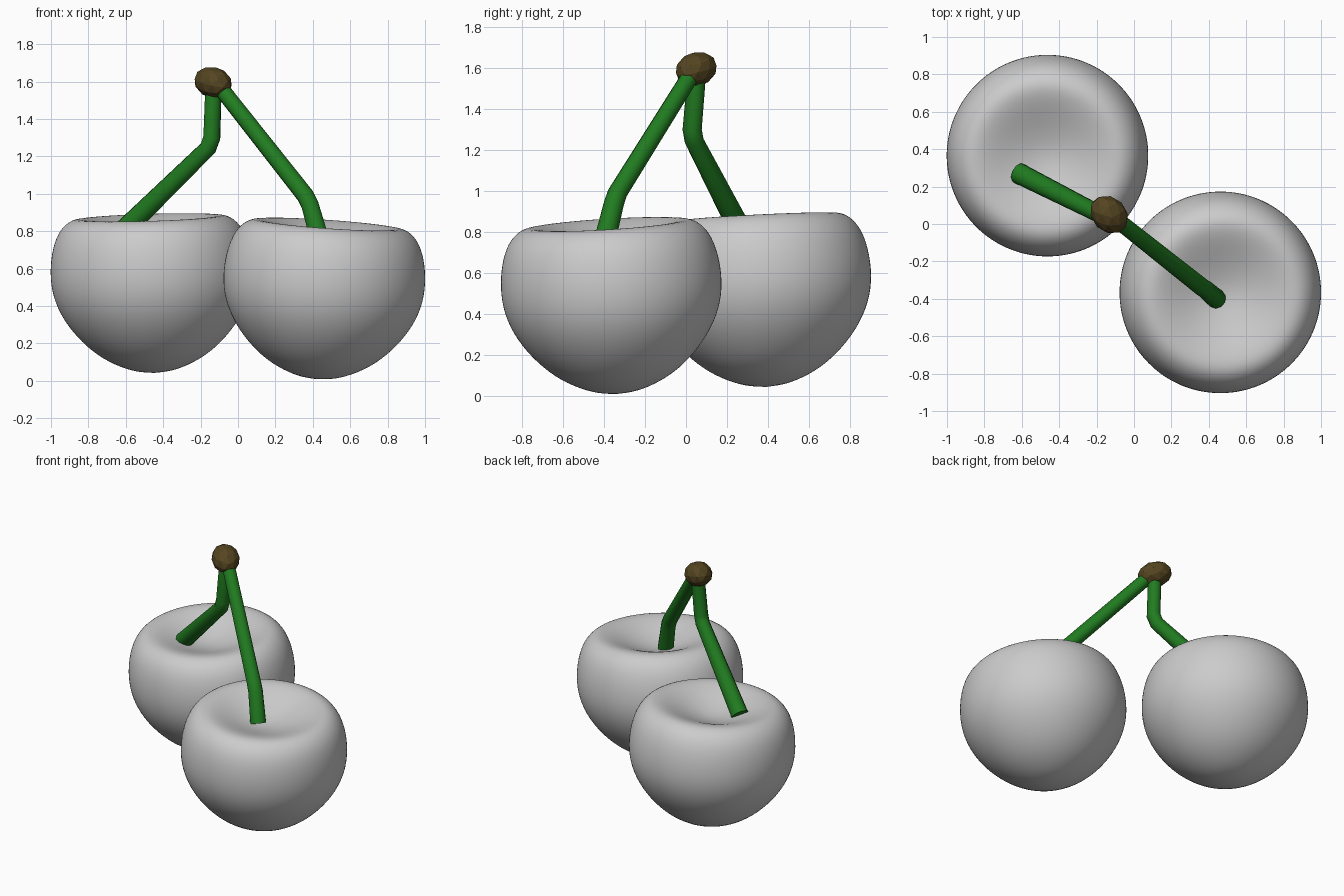
import bpy, bmesh, math
from mathutils import Vector, Matrix

if "Cube" in bpy.data.objects:
    bpy.data.objects.remove(bpy.data.objects["Cube"])


def material(name, rgb):
    m = bpy.data.materials.new(name)
    m.diffuse_color = (*rgb, 1)
    m.use_nodes = True
    m.node_tree.nodes["Principled BSDF"].inputs["Base Color"].default_value = m.diffuse_color
    return m


def add_object(name, data):
    ob = bpy.data.objects.new(name, data)
    bpy.context.collection.objects.link(ob)
    return ob


green = material("stem_green", (0.015, 0.2, 0.015))
brown = material("knob_brown", (0.09, 0.06, 0.015))

# Half outline of a fruit: radius, height (dimple at the top)
PROFILE = [(0, 0), (0.12, 0.014), (0.25, 0.068), (0.36, 0.15), (0.46, 0.265),
           (0.525, 0.39), (0.548, 0.52), (0.535, 0.66), (0.497, 0.768),
           (0.435, 0.828), (0.37, 0.84), (0.28, 0.812), (0.18, 0.77),
           (0.08, 0.74), (0, 0.732)]
PIVOT = 0.45


def fruit(name, location, axis):
    bm = bmesh.new()
    verts = [bm.verts.new((r, 0, z - PIVOT)) for r, z in PROFILE]
    edges = [bm.edges.new(p) for p in zip(verts, verts[1:])]
    bmesh.ops.spin(bm, geom=verts + edges, cent=(0, 0, 0), axis=(0, 0, 1),
                   angle=math.tau, steps=32)
    bmesh.ops.remove_doubles(bm, verts=bm.verts[:], dist=1e-4)
    bmesh.ops.recalc_face_normals(bm, faces=bm.faces[:])
    for f in bm.faces:
        f.smooth = True
    me = bpy.data.meshes.new(name)
    bm.to_mesh(me)
    bm.free()
    ob = add_object(name, me)
    sub = ob.modifiers.new("smooth", 'SUBSURF')
    sub.levels = sub.render_levels = 2
    tilt = Vector((0, 0, 1)).rotation_difference(Vector(axis)).to_matrix().to_4x4()
    ob.matrix_world = Matrix.Translation(location) @ tilt


# Two fruits, each leaning slightly
fruit("back_fruit", (-0.46, 0.37, PIVOT + 0.04), (-0.03, -0.05, 1))
fruit("front_fruit", (0.455, -0.36, PIVOT + 0.005), (0.07, -0.06, 1))


def stem(name, points):
    cu = bpy.data.curves.new(name, 'CURVE')
    cu.dimensions = '3D'
    cu.bevel_depth = 1.0
    cu.bevel_resolution = 3
    cu.use_fill_caps = True
    sp = cu.splines.new('POLY')
    sp.points.add(len(points) - 1)
    for p, (x, y, z, r) in zip(sp.points, points):
        p.co = (x, y, z, 1)
        p.radius = r
    sp.use_smooth = True
    cu.materials.append(green)
    ob = add_object(name, cu)
    bpy.ops.object.select_all(action='DESELECT')
    ob.select_set(True)
    bpy.context.view_layer.objects.active = ob
    bpy.ops.object.convert(target='MESH')
    bpy.ops.object.shade_smooth_by_angle(angle=math.radians(40))


# Bent stems meeting at the knob
stem("back_stem", [(-0.13, 0.055, 1.6, 0.045), (-0.14, 0.03, 1.3, 0.047),
                   (-0.16, 0.04, 1.245, 0.047), (-0.615, 0.27, 0.80, 0.058)])
stem("front_stem", [(-0.12, 0.045, 1.6, 0.043), (0.36, -0.335, 0.99, 0.048),
                    (0.385, -0.352, 0.94, 0.049), (0.44, -0.40, 0.745, 0.053)])

# Woody knob at the top
bm = bmesh.new()
bmesh.ops.create_icosphere(bm, subdivisions=2, radius=1)
me = bpy.data.meshes.new("stem_knob")
bm.to_mesh(me)
bm.free()
me.materials.append(brown)
knob = add_object("stem_knob", me)
knob.location = (-0.133, 0.05, 1.595)
knob.rotation_euler = (0, math.radians(15), math.radians(-45))
knob.scale = (0.115, 0.092, 0.083)
